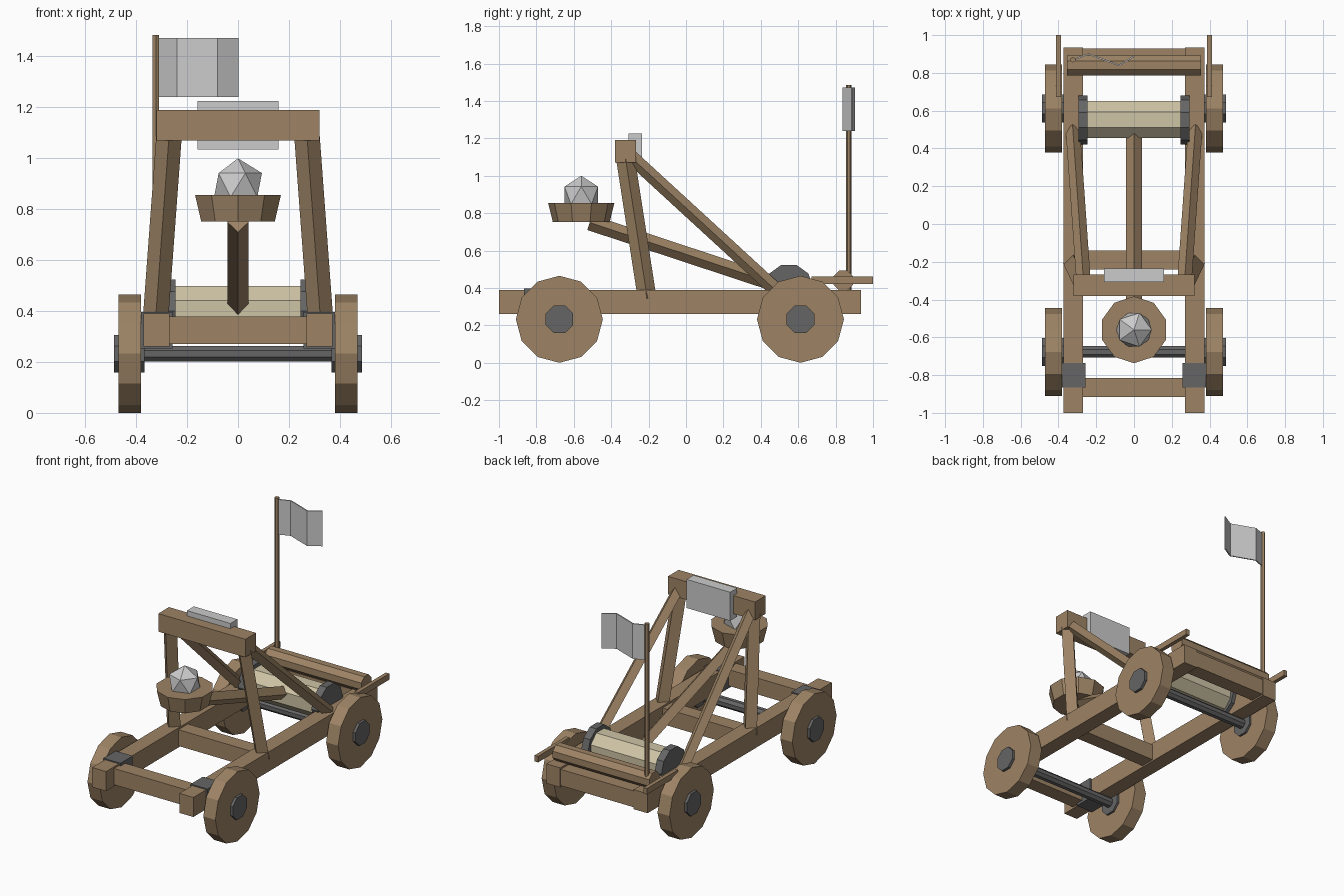
import bpy, bmesh
from math import sin, cos, pi
from mathutils import Vector

if "Cube" in bpy.data.objects:
    bpy.data.objects.remove(bpy.data.objects["Cube"])


def material(name, rgb):
    m = bpy.data.materials.new(name)
    m.diffuse_color = (*rgb, 1)
    m.use_nodes = True
    m.node_tree.nodes["Principled BSDF"].inputs["Base Color"].default_value = m.diffuse_color
    return m


WOOD = material("wood", (0.34, 0.23, 0.13))
IRON = material("iron", (0.13, 0.13, 0.13))
ROPE = material("rope", (0.62, 0.55, 0.38))


def finish(name, bm, mat):
    bmesh.ops.recalc_face_normals(bm, faces=bm.faces)
    me = bpy.data.meshes.new(name)
    bm.to_mesh(me)
    bm.free()
    ob = bpy.data.objects.new(name, me)
    bpy.context.collection.objects.link(ob)
    if mat:
        me.materials.append(mat)
    return ob


def box(name, x, y, z, mat=WOOD):
    """Box from (min, max) ranges."""
    bm = bmesh.new()
    bmesh.ops.create_cube(bm, size=1)
    for v in bm.verts:
        v.co = [(a + b) / 2 + c * (b - a) for (a, b), c in zip((x, y, z), v.co)]
    return finish(name, bm, mat)


def prism(name, p0, p1, r0, n, mat=WOOD, r1=None, flat=False):
    """n-sided bar from p0 to p1; a corner (or a flat) faces up."""
    p0, p1 = Vector(p0), Vector(p1)
    d = (p1 - p0).normalized()
    ref = Vector((0, 1, 0)) if abs(d.z) > 0.8 else Vector((0, 0, 1))
    u = (ref - d * ref.dot(d)).normalized()
    w = d.cross(u)
    bm = bmesh.new()
    rings = []
    for p, r in ((p0, r0), (p1, r0 if r1 is None else r1)):
        angs = [2 * pi * (i + 0.5 * flat) / n for i in range(n)]
        rings.append([bm.verts.new(p + (u * cos(a) + w * sin(a)) * r) for a in angs])
        bm.faces.new(rings[-1])
    for i in range(n):
        j = (i + 1) % n
        bm.faces.new((rings[0][i], rings[0][j], rings[1][j], rings[1][i]))
    return finish(name, bm, mat)


def span(s, a, b):
    return tuple(sorted((s * a, s * b)))


# Cross beams of the chassis
for name, y in (("front", -0.865), ("middle", -0.19), ("rear", 0.88)):
    box(name + "_cross_beam", (-0.28, 0.28), (y - 0.05, y + 0.05), (0.27, 0.378))

# Parts on both sides
for s, side in ((-1, "left"), (1, "right")):
    box(side + "_rail", span(s, 0.27, 0.372), (-1.0, 0.935), (0.26, 0.39))
    box(side + "_strap", span(s, 0.258, 0.382), (-0.865, -0.737), (0.253, 0.397), IRON)
    prism(side + "_upright", (s * 0.326, -0.207, 0.34), (s * 0.27, -0.325, 1.1), 0.05, 4)
    prism(side + "_brace", (s * 0.324, 0.502, 0.37), (s * 0.268, -0.293, 1.1), 0.038, 4)
    prism(side + "_winch_flange", (s * 0.245, 0.55, 0.4), (s * 0.295, 0.55, 0.4),
          0.13, 10, IRON, flat=True)
    box(side + "_handle", span(s, 0.387, 0.413), (0.672, 1.0), (0.42, 0.46))
    for end, y in (("front", -0.677), ("rear", 0.612)):
        prism(f"{end}_{side}_wheel", (s * 0.382, y, 0.2325), (s * 0.47, y, 0.2325), 0.2325, 12)
        prism(f"{end}_{side}_hub", (s * 0.368, y, 0.2325), (s * 0.488, y, 0.2325),
              0.08, 8, IRON, flat=True)

# Axles
for end, y in (("front", -0.677), ("rear", 0.612)):
    prism(end + "_axle", (-0.4, y, 0.2325), (0.4, y, 0.2325), 0.033, 8, IRON, flat=True)

# Top beam and stop pad
box("top_beam", (-0.32, 0.32), (-0.38, -0.268), (1.07, 1.19))
box("stop_pad", (-0.16, 0.16), (-0.308, -0.235), (1.035, 1.225), None)

# Winch drum and rear roller
prism("winch_drum", (-0.25, 0.552, 0.4), (0.25, 0.552, 0.4), 0.106, 8, ROPE, flat=True)
prism("rear_roller", (-0.355, 0.84, 0.44), (0.355, 0.84, 0.44), 0.057, 8, flat=True)

# Throwing arm, bucket and stone
prism("throwing_arm", (0, -0.515, 0.75), (0, 0.5, 0.415), 0.042, 4)
prism("bucket", (0, -0.56, 0.752), (0, -0.56, 0.855), 0.152, 10, r1=0.177)
bm = bmesh.new()
bmesh.ops.create_icosphere(bm, subdivisions=1, radius=0.105)
bmesh.ops.translate(bm, verts=bm.verts, vec=(0, -0.56, 0.895))
finish("stone", bm, None)

# Flag pole and waving flag
prism("flag_pole", (-0.323, 0.87, 0.38), (-0.323, 0.87, 1.485), 0.015, 6)
bm = bmesh.new()
wave = [(-0.315, 0.872), (-0.24, 0.9), (-0.16, 0.87), (-0.08, 0.84), (0, 0.888)]
cols = [[bm.verts.new((x, y, z)) for z in (1.24, 1.473)] for x, y in wave]
for a, b in zip(cols, cols[1:]):
    bm.faces.new((a[0], b[0], b[1], a[1]))
flag = finish("flag", bm, None)
mod = flag.modifiers.new("thickness", 'SOLIDIFY')
mod.thickness = 0.008
mod.offset = 0
